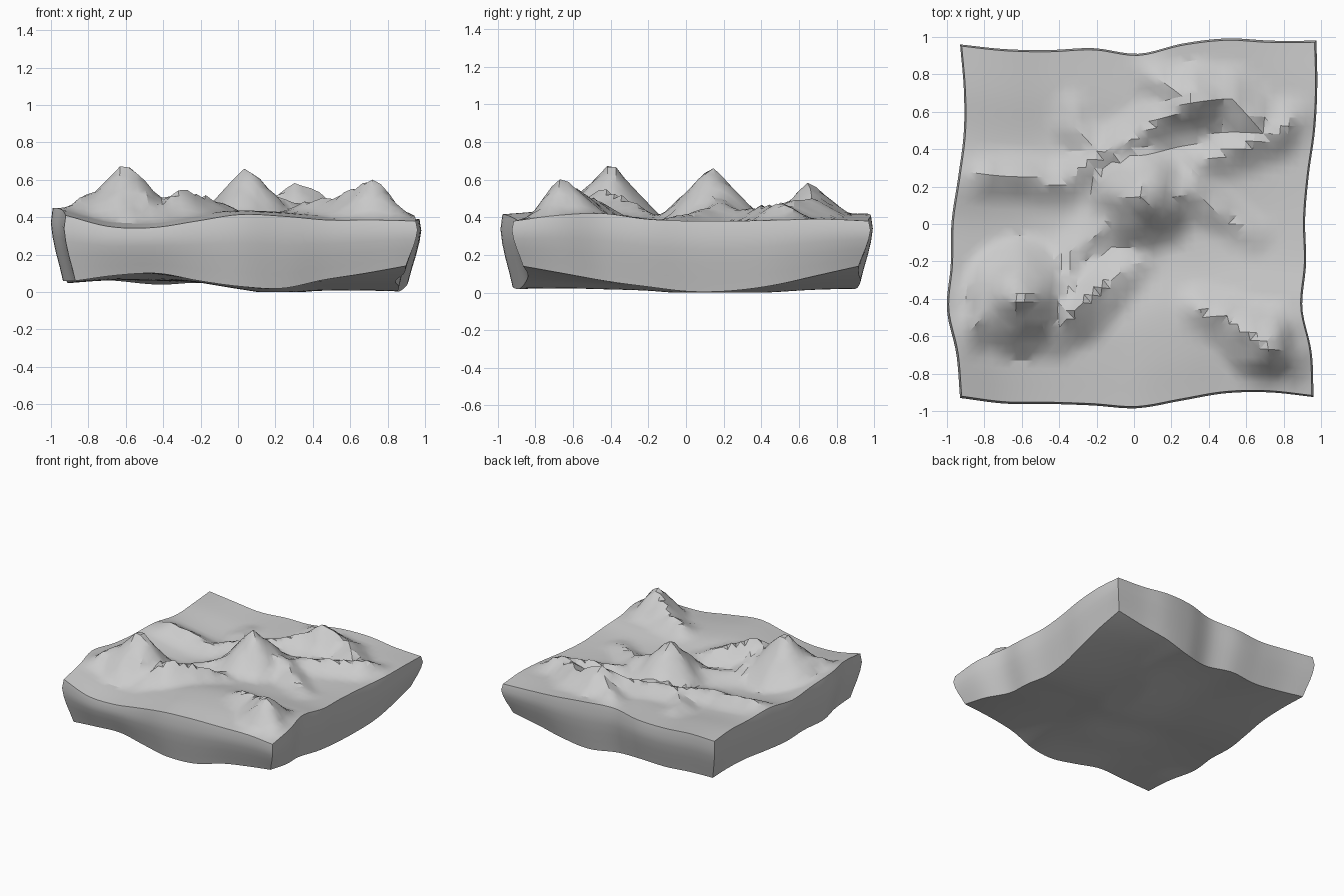
import bpy, bmesh
from math import floor
from mathutils import Vector, noise

if "Cube" in bpy.data.objects:
    bpy.data.objects.remove(bpy.data.objects["Cube"])

N = 42  # grid cells per side


def curve(pts, s):
    """Smooth Catmull-Rom sample of evenly spaced values, s in -1..1."""
    f = (s + 1) / 2 * (len(pts) - 1)
    i = min(max(floor(f), 0), len(pts) - 2)
    t = f - i
    b, c = pts[i], pts[i + 1]
    a = pts[i - 1] if i > 0 else 2 * b - c
    d = pts[i + 2] if i + 2 < len(pts) else 2 * c - b
    return b + 0.5 * t * (c - a + t * (2*a - 5*b + 4*c - d + t * (3*(b - c) + d - a)))


def lerp(a, b, t):
    return a + (b - a) * t


def coons(F, B, L, R, u, v):
    """Surface height spanned between four edge curves."""
    s, t = (u + 1) / 2, (v + 1) / 2
    c = [(F[0] + L[0]) / 2, (F[-1] + R[0]) / 2, (B[0] + L[-1]) / 2, (B[-1] + R[-1]) / 2]
    return (lerp(curve(F, u), curve(B, u), t) + lerp(curve(L, v), curve(R, v), s)
            - lerp(lerp(c[0], c[1], s), lerp(c[2], c[3], s), t))


# Wavy outline seen from above
LEFT = [-.93, -.95, -1.0, -.98, -.975, -.94, -.91, -.91, -.93]
RIGHT = [.96, .95, .90, .92, .915, .935, .968, .98, .975]
FRONT = [-.93, -.96, -.962, -.97, -.985, -.945, -.905, -.90, -.925]
BACK = [.96, .935, .93, .94, .91, .965, .992, .98, .98]

# Edge heights (front, back, left, right) of the top and the underside
TOP = ([.41, .35, .345, .38, .415, .405, .385, .385, .38],
       [.41, .40, .38, .39, .41, .42, .41, .39, .38],
       [.41, .44, .45, .42, .40, .42, .40, .41, .41],
       [.38, .41, .42, .39, .38, .38, .385, .39, .38])
UNDER = ([.06, .09, .10, .06, .03, .02, .065, .10, .14],
         [.08, .06, .04, .05, .03, .02, .06, .10, .14],
         [.06, .06, .06, .06, .05, .05, .06, .07, .08],
         [.14, .10, .06, .03, .005, .01, .04, .09, .14])
INSET = [.065, .05, .032, .018, .005, 0, .01]  # side bulge, bottom to top

# Mountain crests: x, y, height above the plain
RIDGES = [
    [(-.92, .27, .06), (-.6, .25, .07), (-.4, .22, .06), (-.18, .38, .07),
     (.02, .48, .08), (.17, .58, .10), (.33, .66, .18), (.5, .69, .11), (.65, .56, .11)],
    [(.34, .32, .06), (.6, .42, .08), (.78, .51, .11), (.92, .58, .05)],
    [(-.42, -.2, .04), (-.18, -.03, .07), (-.05, .07, .12), (.05, .13, .29),
     (.14, .16, .16), (.3, .18, .11), (.48, .05, .06), (.65, -.06, .03)],
    [(-.92, -.6, .06), (-.74, -.46, .15), (-.61, -.40, .33), (-.5, -.36, .18),
     (-.38, -.33, .10), (-.34, -.16, .05)],
    [(-.42, -.6, .07), (-.32, -.46, .16), (-.2, -.36, .13), (-.08, -.27, .09), (.02, -.2, .04)],
    [(.35, -.45, .06), (.52, -.53, .10), (.72, -.66, .20), (.86, -.73, .10)],
    [(.05, .88, .03), (.15, .76, .07), (.3, .66, .13)],
    [(-.33, .62, .03), (-.34, .52, .05), (-.2, .4, .05)],
]


def mountain(x, y):
    best = 0
    p = Vector((x, y))
    for r in RIDGES:
        for a, b in zip(r, r[1:]):
            pa, pb = Vector(a[:2]), Vector(b[:2])
            ab = pb - pa
            t = min(max((p - pa).dot(ab) / ab.length_squared, 0), 1)
            h = lerp(a[2], b[2], t)
            w = .09 + .75 * h
            best = max(best, h * max(0, 1 - (p - pa - ab * t).length / w) ** 1.15)
    return best


def outline(u, v):
    s, t = (u + 1) / 2, (v + 1) / 2
    return lerp(curve(LEFT, v), curve(RIGHT, v), s), lerp(curve(FRONT, u), curve(BACK, u), t)


def point(u, v, k):
    """Point in the slab: k = 0 on the underside, 1 on the top."""
    x, y = outline(u, v)
    dome = (1 - u * u) * (1 - v * v)
    top = coons(*TOP, u, v) - .03 * dome
    under = max(0, coons(*UNDER, u, v) + .07 * dome)
    if k == 1:
        fade = min(1, (1 - max(abs(u), abs(v))) * 7)
        m = mountain(x, y) * fade
        rough = noise.noise(Vector((x * 9, y * 9, 2))) + .5 * noise.noise(Vector((x * 21, y * 21, 5)))
        top += m + rough * min(m, .1) * .22
    q = 1 - curve(INSET, 2 * k - 1)
    return x * q, y * q, lerp(under, top, k)


def patch(bm, f, n, m, flip=False):
    g = [[bm.verts.new(f(2 * i / n - 1, 2 * j / m - 1)) for j in range(m + 1)] for i in range(n + 1)]
    for i in range(n):
        for j in range(m):
            q = [g[i][j], g[i + 1][j], g[i + 1][j + 1], g[i][j + 1]]
            bm.faces.new(q[::-1] if flip else q)


# Terrain top, underside and four banded sides welded into one block
bm = bmesh.new()
patch(bm, lambda u, v: point(u, v, 1), N, N)
patch(bm, lambda u, v: point(u, v, 0), N, N, True)
for e in (-1, 1):
    patch(bm, lambda u, w, e=e: point(u, e, (w + 1) / 2), N, 5, e > 0)
    patch(bm, lambda v, w, e=e: point(e, v, (w + 1) / 2), N, 5, e < 0)
bmesh.ops.remove_doubles(bm, verts=bm.verts, dist=.0005)
bmesh.ops.recalc_face_normals(bm, faces=bm.faces)
# Rest on z = 0
low = min(v.co.z for v in bm.verts)
bmesh.ops.translate(bm, verts=bm.verts, vec=(0, 0, -low))
# Faceted mountains: triangulate
bmesh.ops.triangulate(bm, faces=bm.faces)

mesh = bpy.data.meshes.new("mountain_terrain")
bm.to_mesh(mesh)
bm.free()
terrain = bpy.data.objects.new("mountain_terrain", mesh)
bpy.context.collection.objects.link(terrain)
bpy.context.view_layer.objects.active = terrain
terrain.select_set(True)
bpy.ops.object.shade_smooth_by_angle(angle=0.52)
